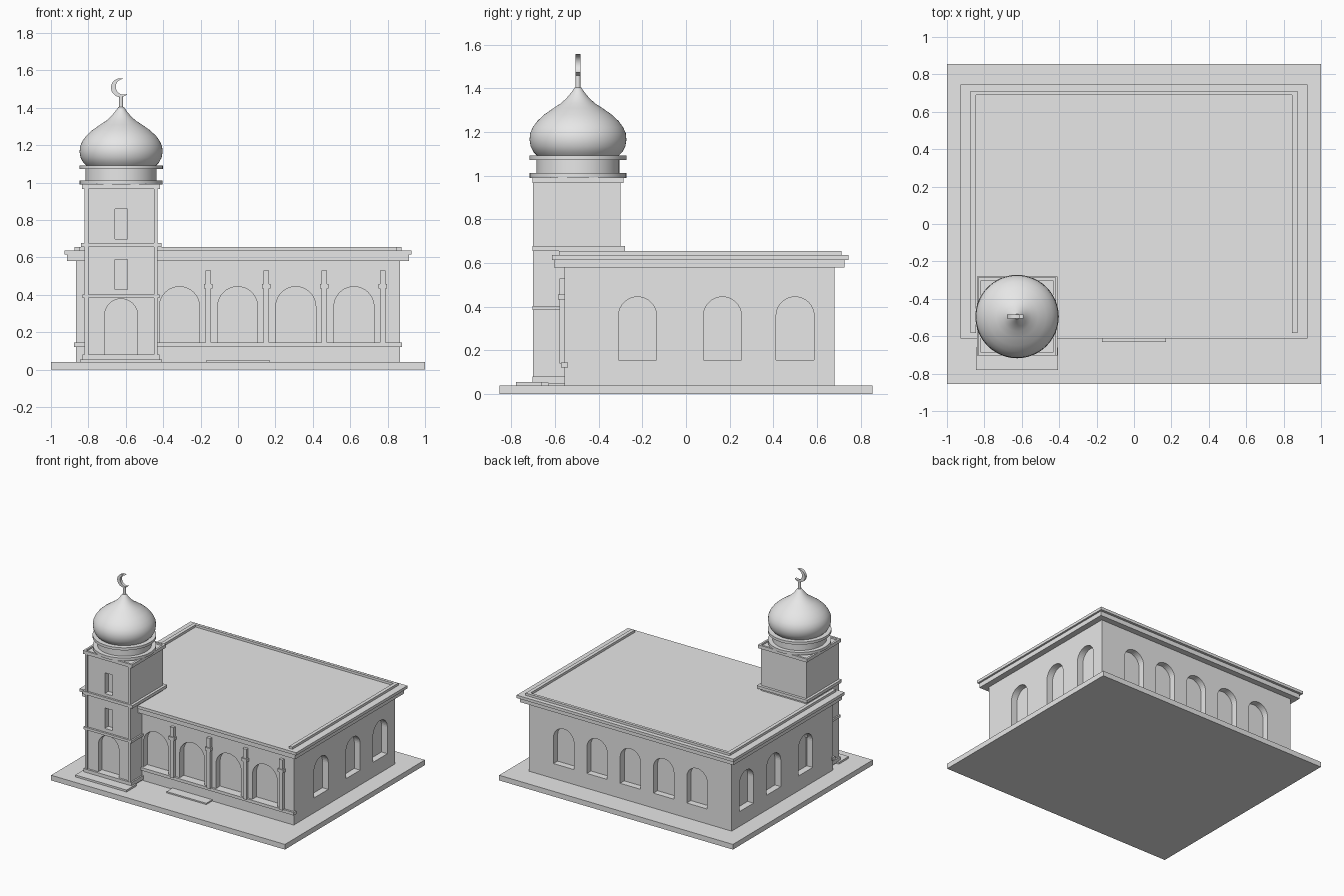
import bpy
import bmesh
from math import sin, cos, pi, radians
from mathutils import Matrix, Vector

cube = bpy.data.objects.get("Cube")
if cube:
    bpy.data.objects.remove(cube, do_unlink=True)

# One plain stone colour for everything
stone = bpy.data.materials.new("pale_grey_stone")
stone.use_nodes = True
GREY = (0.8, 0.8, 0.8, 1)
stone.diffuse_color = GREY
stone.node_tree.nodes["Principled BSDF"].inputs["Base Color"].default_value = GREY


def finish(name, bm):
    bmesh.ops.recalc_face_normals(bm, faces=bm.faces)
    mesh = bpy.data.meshes.new(name)
    bm.to_mesh(mesh)
    bm.free()
    mesh.materials.append(stone)
    obj = bpy.data.objects.new(name, mesh)
    bpy.context.collection.objects.link(obj)
    return obj


def add_box(bm, x, y, z):
    size = [b - a for a, b in (x, y, z)]
    mid = [(a + b) / 2 for a, b in (x, y, z)]
    bmesh.ops.create_cube(bm, size=1, matrix=Matrix.Translation(mid) @ Matrix.Diagonal((*size, 1)))


def boxes(name, *extents):
    bm = bmesh.new()
    for e in extents:
        add_box(bm, *e)
    return finish(name, bm)


def add_prism(bm, points, place, angle, depth):
    """Extrude an upright outline to both sides of its plane."""
    move = Matrix.Translation(place) @ Matrix.Rotation(angle, 4, 'Z')
    face = bm.faces.new([bm.verts.new(move @ Vector((u, -depth, w))) for u, w in points])
    out = bmesh.ops.extrude_face_region(bm, geom=[face])["geom"]
    bmesh.ops.translate(bm, vec=move.to_3x3() @ Vector((0, 2 * depth, 0)),
                        verts=[v for v in out if isinstance(v, bmesh.types.BMVert)])


def arch(half, bottom, top, steps=20):
    curve = [(half * cos(pi * i / steps), top - half + half * sin(pi * i / steps))
             for i in range(steps + 1)]
    return [(-half, bottom), (half, bottom)] + curve


def lathe(name, profile, x, y, segments=48):
    bm = bmesh.new()
    vs = [bm.verts.new((r, 0, z)) for r, z in profile]
    edges = [bm.edges.new(pair) for pair in zip(vs, vs[1:])]
    bmesh.ops.spin(bm, geom=vs + edges, cent=(0, 0, 0), axis=(0, 0, 1),
                   angle=2 * pi, steps=segments, use_duplicate=False)
    bmesh.ops.remove_doubles(bm, verts=bm.verts, dist=0.0005)
    bmesh.ops.translate(bm, vec=(x, y, 0), verts=bm.verts)
    return finish(name, bm)


def select(obj):
    bpy.ops.object.select_all(action='DESELECT')
    obj.select_set(True)
    bpy.context.view_layer.objects.active = obj


def smooth(obj):
    select(obj)
    bpy.ops.object.shade_smooth_by_angle(angle=radians(35))


def cut(obj, cutter):
    mod = obj.modifiers.new("cut", 'BOOLEAN')
    mod.operation, mod.solver, mod.object = 'DIFFERENCE', 'EXACT', cutter
    select(obj)
    bpy.ops.object.modifier_apply(modifier=mod.name)
    bpy.data.objects.remove(cutter, do_unlink=True)


# Ground slab and steps
boxes("ground_slab", ((-1, 1), (-.855, .855), (0, .04)))
boxes("hall_step", ((-.17, .17), (-.63, -.55), (.035, .05)))
boxes("tower_step", ((-.846, -.407), (-.78, -.66), (.035, .055)))

# Hall with recessed arches on all sides
FRONT, BACK, SIDE, DEPTH = -.557, .68, .867, .05
hall = boxes("hall_walls", ((-SIDE, SIDE), (FRONT, BACK), (.03, .59)))
bm = bmesh.new()
for i in range(4):
    add_prism(bm, arch(.107, .145, .444), (-.313 + .311 * i, FRONT, 0), 0, DEPTH)
for i in range(5):
    add_prism(bm, arch(.087, .155, .445), (.285 * (i - 2), BACK, 0), 0, DEPTH)
for y in (-.222, .167, .5):
    for x in (-SIDE, SIDE):
        add_prism(bm, arch(.087, .155, .445), (x, y, 0), pi / 2, DEPTH)
cut(hall, finish("arch_cutter", bm))

# Hall cornice, roof edge and front ledge
boxes("cornice_lower", ((-.913, .913), (-.605, .726), (.58, .615)))
boxes("cornice_upper", ((-.927, .927), (-.613, .745), (.615, .637)))
boxes("roof_parapet",
      ((-.873, -.846), (-.583, .712), (.63, .655)),
      ((.846, .873), (-.583, .712), (.63, .655)),
      ((-.846, .846), (.69, .712), (.63, .655)))
boxes("front_ledge", ((-.877, .877), (-.572, -.54), (.122, .145)))

# Pilasters between the front arches
for i in range(4):
    x = -.16 + .311 * i
    boxes("pilaster_%d" % (i + 1),
          ((x - .015, x + .015), (-.58, -.54), (.14, .53)),
          ((x - .023, x + .023), (-.587, -.54), (.433, .457)))

# Tower shaft with sunken front panels, door and slit windows
TX, TY = -.625, -.495
shaft = boxes("tower_shaft", ((-.82, -.43), (-.70, -.30), (.03, .97)))
cut(shaft, boxes("panel_cutter", *[((-.80, -.45), (-.75, -.688), z)
                                   for z in ((.08, .384), (.403, .655), (.678, .966))]))
bm = bmesh.new()
add_prism(bm, arch(.088, .08, .379), (TX, -.70, 0), 0, .055)
for low, high in ((.43, .588), (.70, .86)):
    add_box(bm, (TX - .033, TX + .033), (-.75, -.645), (low, high))
cut(shaft, finish("opening_cutter", bm))

# Tower bands, cornice and rim
for name, grow, low, high in (("tower_base_band", .011, .05, .08),
                              ("tower_lower_band", .011, .384, .403),
                              ("tower_upper_band", .02, .655, .678),
                              ("tower_cornice", .014, .966, .98)):
    boxes(name, ((-.82 - grow, -.43 + grow), (-.703, -.30 + grow), (low, high)))
X0, X1, Y0, Y1, RIM, Z = -.834, -.416, -.703, -.286, .016, (.975, .992)
boxes("tower_rim",
      ((X0, X0 + RIM), (Y0, Y1), Z), ((X1 - RIM, X1), (Y0, Y1), Z),
      ((X0 + RIM, X1 - RIM), (Y0, Y0 + RIM), Z), ((X0 + RIM, X1 - RIM), (Y1 - RIM, Y1), Z))

# Round drum with two rings
drum = lathe("dome_drum", [(0, .975), (.19, .975), (.19, .99), (.222, .99), (.222, 1.012),
                           (.19, 1.012), (.19, 1.072), (.223, 1.072), (.223, 1.092),
                           (0, 1.092)], TX, TY)
smooth(drum)

# Onion dome and mast
dome = lathe("onion_dome", [(0, 1.09), (.185, 1.09), (.203, 1.108), (.217, 1.135), (.222, 1.165),
                            (.219, 1.195), (.207, 1.222), (.187, 1.25), (.155, 1.28),
                            (.112, 1.31), (.078, 1.332), (.053, 1.355), (.032, 1.38),
                            (.014, 1.405), (0, 1.407)], TX, TY, 64)
smooth(dome)
mast = lathe("mast", [(0, 1.39), (.011, 1.39), (.011, 1.468), (0, 1.468)], TX, TY, 16)
smooth(mast)

# Crescent: outer arc one way round, inner arc back
N, TILT = 28, radians(15)
outer, inner, shift = .05, .042, .018
a0, b0 = radians(56), radians(76)
outline = [(outer * cos(a), outer * sin(a))
           for a in (a0 + (2 * pi - 2 * a0) * i / N for i in range(N + 1))]
outline += [(shift + inner * cos(b), inner * sin(b))
            for b in (2 * pi - b0 - (2 * pi - 2 * b0) * i / N for i in range(1, N))]
outline = [(u * cos(TILT) - w * sin(TILT), u * sin(TILT) + w * cos(TILT)) for u, w in outline]
bm = bmesh.new()
add_prism(bm, outline, (-.629, TY, 1.508), 0, .011)
smooth(finish("crescent", bm))
